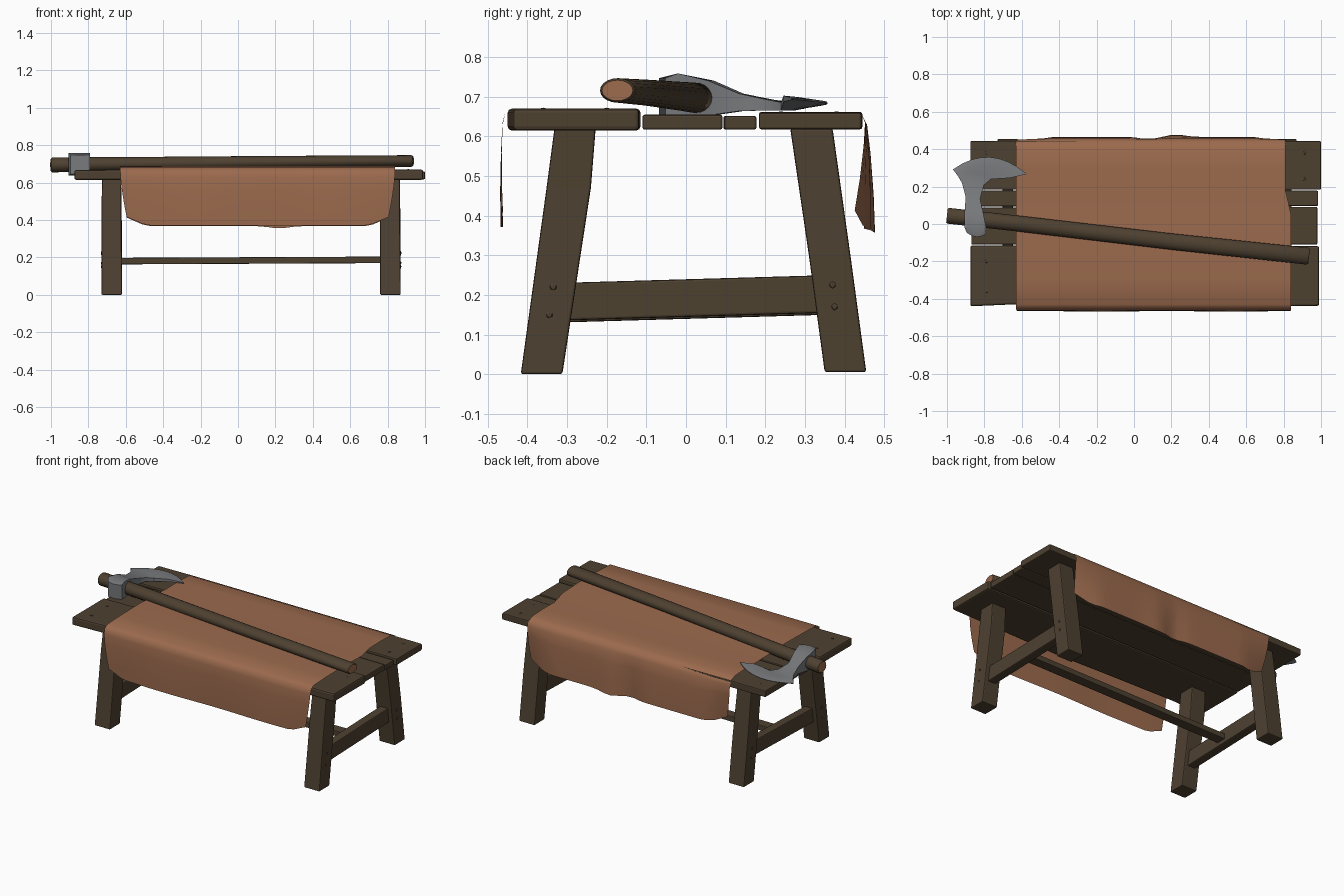
import bpy, bmesh, math
from mathutils import Vector

if "Cube" in bpy.data.objects:
    bpy.data.objects.remove(bpy.data.objects["Cube"])


def mat(name, c):
    m = bpy.data.materials.new(name)
    m.diffuse_color = (*c, 1)
    m.use_nodes = True
    m.node_tree.nodes["Principled BSDF"].inputs["Base Color"].default_value = m.diffuse_color
    return m


WOOD = mat("dark wood", (0.075, 0.052, 0.030))
HIDE = mat("tan leather", (0.33, 0.145, 0.075))
STEEL = mat("grey steel", (0.19, 0.195, 0.205))


def add(name, bm, mats, bevel=0, smooth=None):
    bmesh.ops.recalc_face_normals(bm, faces=bm.faces)
    me = bpy.data.meshes.new(name)
    bm.to_mesh(me)
    bm.free()
    ob = bpy.data.objects.new(name, me)
    bpy.context.collection.objects.link(ob)
    for m in mats:
        me.materials.append(m)
    if bevel:
        b = ob.modifiers.new("bevel", 'BEVEL')
        b.width, b.segments = bevel, 2
        b.limit_method, b.angle_limit = 'ANGLE', math.radians(40)
    if smooth:
        bpy.ops.object.select_all(action='DESELECT')
        bpy.context.view_layer.objects.active = ob
        ob.select_set(True)
        bpy.ops.object.shade_smooth_by_angle(angle=math.radians(smooth))
    return ob


def loft(bm, rings):
    """Closed tube through rings of points; returns the two end caps."""
    vs = [[bm.verts.new(p) for p in r] for r in rings]
    n = len(vs[0])
    for a, b in zip(vs, vs[1:]):
        for i in range(n):
            bm.faces.new((a[i], a[(i + 1) % n], b[(i + 1) % n], b[i]))
    return [bm.faces.new(vs[0]), bm.faces.new(vs[-1])]


def board(name, sections, axis, bevel=0.006):
    """sections: (position on axis, a0, a1, b0, b1) rectangles across the axis."""
    bm = bmesh.new()
    rings = []
    for t, a0, a1, b0, b1 in sections:
        ring = []
        for a, b in ((a0, b0), (a1, b0), (a1, b1), (a0, b1)):
            p = [a, b]
            p.insert(axis, t)
            ring.append(p)
        rings.append(ring)
    loft(bm, rings)
    return add(name, bm, [WOOD], bevel)


# table top planks (sections along x: y range, z range)
board("front_plank", [(-0.875, -0.44, -0.115, 0.615, 0.667), (-0.65, -0.43, -0.115, 0.615, 0.67),
                      (0.2, -0.45, -0.118, 0.615, 0.67), (0.99, -0.437, -0.118, 0.615, 0.67)], 0, 0.01)
board("middle_plank", [(-0.87, -0.11, 0.088, 0.617, 0.655), (0.98, -0.11, 0.092, 0.617, 0.655)], 0)
board("narrow_plank", [(-0.865, 0.094, 0.178, 0.617, 0.652), (0.985, 0.097, 0.178, 0.617, 0.652)], 0)
board("back_plank", [(-0.875, 0.184, 0.443, 0.618, 0.66), (-0.65, 0.184, 0.445, 0.618, 0.662),
                     (0.3, 0.184, 0.44, 0.618, 0.66), (1.0, 0.184, 0.443, 0.618, 0.66)], 0)

# legs and end stretchers, left and right
for side, x, lo in (("left", -0.675, 0.13), ("right", 0.815, 0.135)):
    a, b = x - 0.055, x + 0.055
    board(side + "_front_leg", [(0.0, a, b, -0.417, -0.312), (0.47, a, b - 0.005, -0.352, -0.24),
                                (0.62, a + 0.004, b - 0.005, -0.332, -0.228)], 2)
    board(side + "_back_leg", [(0.005, a, b, 0.35, 0.455), (0.3, a, b, 0.31, 0.415),
                               (0.62, a + 0.004, b - 0.005, 0.263, 0.37)], 2)
    board(side + "_end_stretcher", [(-0.33, x - 0.028, x + 0.028, lo, lo + 0.095),
                                    (0.36, x - 0.028, x + 0.028, lo + 0.02, lo + 0.115)], 1)
board("long_stretcher", [(-0.68, -0.03, 0.035, 0.163, 0.198), (0.81, -0.03, 0.035, 0.17, 0.205)], 0, 0.004)


# peg heads on the legs and plank corners
def pegs(name, spots, flat_axis):
    bm = bmesh.new()
    for p in spots:
        r = bmesh.ops.create_icosphere(bm, subdivisions=1, radius=0.009)
        for v in r["verts"]:
            v.co[flat_axis] *= 0.4
            v.co += Vector(p)
    add(name, bm, [WOOD])


pegs("leg_pegs", [(x, y, z) for x in (-0.73, 0.87)
                  for y, z in ((-0.335, 0.22), (-0.345, 0.15), (0.37, 0.225), (0.375, 0.17))], 0)
pegs("plank_pegs", [(x, y, z) for x in (-0.79, 0.91)
                    for y, z in ((-0.36, 0.669), (-0.2, 0.669), (0.24, 0.66), (0.38, 0.66))], 2)

# leather hide draped over the planks
profile = [(-0.465, 0.372), (-0.467, 0.46), (-0.466, 0.56), (-0.463, 0.63), (-0.455, 0.665), (-0.43, 0.682),
           (-0.3, 0.687), (-0.1, 0.690), (0.05, 0.684), (0.18, 0.680), (0.3, 0.682), (0.4, 0.677),
           (0.44, 0.662), (0.456, 0.63), (0.462, 0.56), (0.466, 0.46), (0.466, 0.368)]
bm = bmesh.new()
cols = 30
rows = []
for y, z in profile:
    row = []
    for i in range(cols + 1):
        x = -0.63 + 1.47 * i / cols
        end = min(x + 0.63, 0.84 - x)
        drop = max(0, (0.66 - z) / 0.29)
        px, py, pz = x, y, z
        # rounded lower corners
        pz += 0.045 * max(0, 1 - end / 0.12) * drop
        px += math.copysign(0.035, 0.1 - x) * max(0, 1 - end / 0.25) * drop ** 1.5
        if y > 0.15:
            if x > 0.75:
                px -= 0.03 * (1 - drop) * (x - 0.75) / 0.09     # pulled-in back corner
            py -= 0.04 * drop * max(0, 1 - end / 0.2)
            fold = math.exp(-((x - 0.22) / 0.07) ** 2)
            py += (0.012 * fold - 0.02 * math.exp(-((x - 0.08) / 0.06) ** 2)) * drop
            pz -= 0.012 * fold * drop
        else:
            py += 0.003 * math.sin(9 * x) * drop
        row.append(bm.verts.new((px, py, pz)))
    rows.append(row)
for a, b in zip(rows, rows[1:]):
    for i in range(cols):
        bm.faces.new((a[i], a[i + 1], b[i + 1], b[i]))
add("leather_hide", bm, [HIDE], smooth=50)

# axe handle with pale end grain
bm = bmesh.new()
rings = []
for x, y, z, ry, rz in ((-1.0, 0.045, 0.695, 0.036, 0.034), (-0.993, 0.044, 0.695, 0.042, 0.040),
                        (-0.6, 0.0, 0.70, 0.042, 0.037), (0.2, -0.094, 0.71, 0.043, 0.033),
                        (0.928, -0.172, 0.716, 0.045, 0.031), (0.936, -0.173, 0.716, 0.039, 0.026)):
    rings.append([(x - 0.115 * -ry * math.cos(t) * 1, y + ry * math.cos(t), z + rz * math.sin(t))
                  for t in (math.tau * k / 20 for k in range(20))])
for f in loft(bm, rings):
    f.material_index = 1
add("axe_handle", bm, [WOOD, HIDE], smooth=40)

# axe head: stations from poll to edge (left xy, right xy, bulge, mid z, half thickness)
stations = [((-0.895, -0.045), (-0.79, -0.052), -0.02, 0.697, 0.050),
            ((-0.905, -0.02), (-0.79, -0.02), 0, 0.699, 0.060),
            ((-0.905, 0.07), (-0.805, 0.055), 0, 0.697, 0.044),
            ((-0.9, 0.145), (-0.823, 0.134), 0, 0.686, 0.022),
            ((-0.92, 0.22), (-0.803, 0.208), 0.01, 0.679, 0.013),
            ((-0.945, 0.262), (-0.765, 0.24), 0.025, 0.676, 0.010),
            ((-0.958, 0.278), (-0.665, 0.246), 0.05, 0.675, 0.008),
            ((-0.968, 0.292), (-0.572, 0.267), 0.078, 0.675, 0.002)]
n = 9
bm = bmesh.new()
rings = []
for (lx, ly), (rx, ry), bulge, z, h in stations:
    pts = []
    for k in range(n):
        t = k / (n - 1)
        pts.append((lx + (rx - lx) * t, ly + (ry - ly) * t + bulge * 4 * t * (1 - t), z + 0.02 * t * (rx > -0.7)))
    rings.append([(x, y, q + h) for x, y, q in pts] + [(x, y, q - h) for x, y, q in reversed(pts)])
loft(bm, rings)
add("axe_head", bm, [STEEL], smooth=35)
